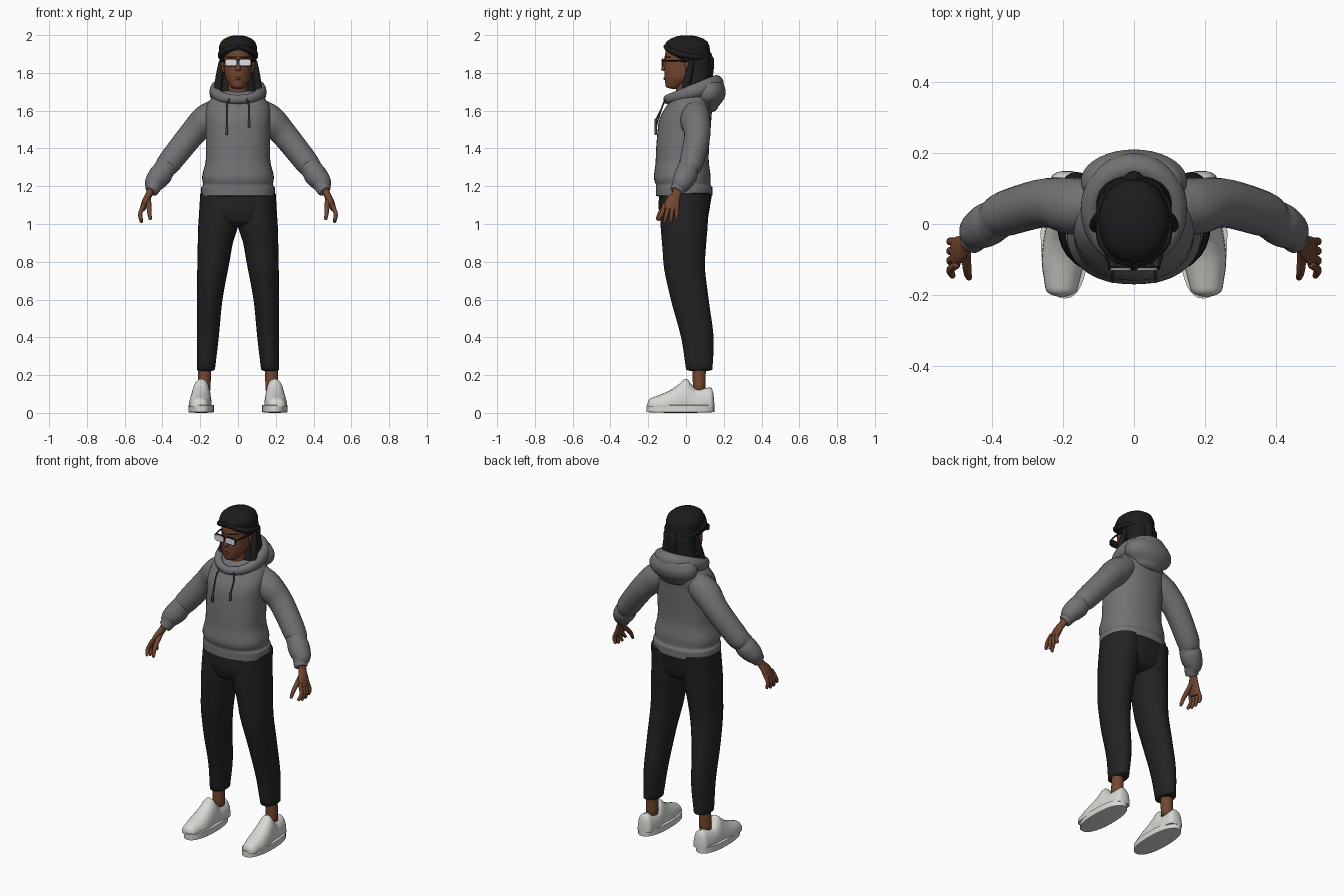
import bpy, bmesh, math
from mathutils import Vector

if "Cube" in bpy.data.objects:
    bpy.data.objects.remove(bpy.data.objects["Cube"], do_unlink=True)

AXIS_X, AXIS_Y, AXIS_Z = Vector((1, 0, 0)), Vector((0, 1, 0)), Vector((0, 0, 1))
parts = []


def material(name, *rgb):
    mat = bpy.data.materials.new(name)
    mat.use_nodes = True
    mat.diffuse_color = (*rgb, 1)
    mat.node_tree.nodes["Principled BSDF"].inputs["Base Color"].default_value = (*rgb, 1)
    return mat


GREY = material("hoodie grey", .17, .165, .175)
BLACK = material("trouser black", .016, .016, .016)
HAIR = material("hair black", .012, .012, .013)
SKIN = material("brown skin", .17, .062, .03)
LIP = material("lip brown", .12, .035, .02)
WHITE = material("shoe white", .68, .68, .65)
LENS = material("lens white", .75, .75, .78)
FRAME = material("frame black", .008, .008, .008)
CORD = material("cord grey", .06, .06, .065)


def smooth_sections(sections, steps, closed):
    """Monotone spline through the sections, so that nothing overshoots."""
    count = len(sections)

    def section(i):
        return sections[i % count] if closed else sections[max(0, min(count - 1, i))]

    def slope(i, c):
        before = section(i)[c] - section(i - 1)[c]
        after = section(i + 1)[c] - section(i)[c]
        if not closed and i in (0, count - 1):
            return before + after
        if before * after <= 0:
            return 0
        limit = 3 * min(abs(before), abs(after))
        return max(-limit, min(limit, (before + after) / 2))

    result = []
    for i in range(count if closed else count - 1):
        for step in range(steps):
            t = step / steps
            ease = t * t * (3 - 2 * t)
            leave, arrive = t * (1 - t) ** 2, t * t * (t - 1)
            result.append([section(i)[c] * (1 - ease) + section(i + 1)[c] * ease
                           + slope(i, c) * leave + slope(i + 1, c) * arrive for c in range(5)])
    return result if closed else result + [list(section(count - 1))]


def dome(end, inner, axis, length):
    """Shrinking sections that round off an open end."""
    direction = (Vector(end[:3]) - Vector(inner[:3])).normalized()
    if axis:
        direction = axis * math.copysign(1, direction.dot(axis))
    result = []
    for angle in map(math.radians, (25, 45, 65, 80)):
        centre = Vector(end[:3]) + direction * length * math.sin(angle)
        result.append([*centre, end[3] * math.cos(angle), end[4] * math.cos(angle)])
    return result


def loft(name, mat, sections, axis=None, ref=AXIS_Y, power=2, sides=24, ends=(.01, .01),
         closed=False, floor=0):
    """Skin over sections (x, y, z, radius across, radius along ref)."""
    sections = [s if len(s) == 5 else (*s, s[-1]) for s in sections]
    rings = smooth_sections(sections, 5, closed)
    if not closed and ends:
        first = dome(rings[0], rings[1], axis, ends[0])
        last = dome(rings[-1], rings[-2], axis, ends[1])
        rings = first[::-1] + rings + last
    count = len(rings)
    bm = bmesh.new()
    loops = []
    for i, (x, y, z, across, along) in enumerate(rings):
        before = rings[i - 1] if closed or i else rings[i]
        after = rings[(i + 1) % count] if closed else rings[min(i + 1, count - 1)]
        tangent = axis or (Vector(after[:3]) - Vector(before[:3])).normalized()
        up = (ref - tangent * ref.dot(tangent)).normalized()
        side = up.cross(tangent)
        loop = []
        for j in range(sides):
            angle = math.tau * j / sides
            c, s = math.cos(angle), math.sin(angle)
            point = (Vector((x, y, z))
                     + side * across * math.copysign(abs(c) ** (2 / power), c)
                     + up * along * math.copysign(abs(s) ** (2 / power), s))
            point.z = max(point.z, floor)
            loop.append(bm.verts.new(point))
        loops.append(loop)
    for i in range(count if closed else count - 1):
        lower, upper = loops[i], loops[(i + 1) % count]
        for j in range(sides):
            k = (j + 1) % sides
            bm.faces.new((lower[j], lower[k], upper[k], upper[j]))
    if not closed:
        bm.faces.new(loops[0])
        bm.faces.new(loops[-1])
    bmesh.ops.recalc_face_normals(bm, faces=bm.faces)
    mesh = bpy.data.meshes.new(name)
    bm.to_mesh(mesh)
    bm.free()
    mesh.materials.append(mat)
    part = bpy.data.objects.new(name, mesh)
    bpy.context.collection.objects.link(part)
    parts.append(part)


def column(name, mat, sections, **options):
    """Upright part on the centre line; sections are (z, y, half width, half depth)."""
    loft(name, mat, [(0, y, z, wide, deep) for z, y, wide, deep in sections],
         axis=AXIS_Z, sides=36, **options)


def pair(name, mat, sections, **options):
    """Part on the left (+x) and its mirror on the right."""
    for label, sign in (("left", 1), ("right", -1)):
        loft(f"{label}_{name}", mat, [(sign * x, *rest) for x, *rest in sections], **options)


# Hoodie body with a hem band
column("hoodie_body", GREY, [
    (1.15, -.01, .195, .15), (1.19, -.01, .195, .15), (1.21, -.015, .185, .145), (1.25, -.02, .19, .15),
    (1.35, -.02, .17, .14), (1.5, -.01, .17, .14), (1.57, 0, .172, .135), (1.63, .02, .165, .12),
    (1.69, .03, .12, .09)], power=2.3, ends=(.01, .02))

# Sleeves with bunched fabric above the cuffs
pair("sleeve", GREY, [
    (.1, .05, 1.6, .07), (.17, .05, 1.55, .08), (.24, .06, 1.48, .07), (.36, .03, 1.33, .064),
    (.39, .01, 1.29, .057), (.41, 0, 1.26, .061), (.44, -.02, 1.22, .054), (.45, -.04, 1.19, .04),
    (.46, -.05, 1.175, .036)], ends=(.03, .005))

# Hood: bag hanging at the back, and a rim that is low and thin in front
column("hood_bag", GREY, [(1.62, .12, .09, .05), (1.66, .12, .14, .08), (1.7, .12, .15, .09),
                          (1.74, .12, .13, .08)], ends=(.03, .02))
rim = []
for step in range(16):
    angle = math.tau * step / 16
    forward = math.cos(angle)
    thick = .03 - .01 * forward
    rim.append((.12 * math.sin(angle), .03 - .13 * forward, 1.7 - .04 * forward, thick, thick * 1.2))
loft("hood_rim", GREY, rim, ref=AXIS_Z, closed=True)

# Drawstrings with thicker ends, the right one longer
for label, sign, bottom in (("left", 1, 1.55), ("right", -1, 1.51)):
    x = .06 * sign
    loft(label + "_drawstring", CORD, [(x * .8, -.11, 1.66, .004), (x, -.13, 1.61, .004),
                                       (x, -.16, bottom, .004)], sides=8)
    loft(label + "_drawstring_end", CORD, [(x, -.16, bottom, .007), (x, -.16, bottom - .03, .007)], sides=10)

# Trousers: hips and tapered legs
column("trouser_hips", BLACK, [(1.17, 0, .19, .14), (1.08, -.01, .2, .135), (1.02, -.01, .17, .12)],
       power=2.2, ends=(.01, .04))
pair("trouser_leg", BLACK, [
    (.1, 0, 1.16, .1, .13), (.105, -.01, 1, .105, .125), (.12, -.01, .9, .093, .117), (.13, -.01, .8, .085, .11),
    (.15, .02, .6, .068, .1), (.16, .06, .4, .058, .086), (.17, .07, .23, .048, .07)], axis=AXIS_Z)

# Ankles and shoes
pair("ankle", SKIN, [(.175, .07, .28, .035), (.18, .07, .12, .034)], axis=AXIS_Z)
pair("shoe_sole", WHITE, [(.195, -.03, .005, .068, .18), (.195, -.03, .04, .068, .18)],
     axis=AXIS_Z, power=2.3, sides=36, ends=(.005, .005))
shoe_profile = ((-.18, .046, .045), (-.1, .06, .077), (-.05, .058, .107), (0, .053, .146),
                (.03, .053, .115), (.06, .053, .092), (.13, .045, .1))
pair("shoe_upper", WHITE, [(.195 - y / 20, y, .035, wide, tall) for y, wide, tall in shoe_profile],
     axis=AXIS_Y, ref=AXIS_Z, power=2.3, floor=.03, ends=(.025, .02))

# Hands: palm, four spread fingers and thumb
pair("palm", SKIN, [(.455, -.04, 1.2, .02, .025), (.47, -.05, 1.16, .019, .025), (.49, -.07, 1.12, .018, .038),
                    (.505, -.08, 1.08, .015, .042)])
for i, finger in enumerate(("index", "middle", "ring", "little")):
    root = -.115 + .022 * i
    spread = .01 * (i - 3)
    tip = 1.01 + .01 * abs(i - 1.5)
    pair(finger + "_finger", SKIN, [(.5, root, 1.1, .011), (.518, root + spread / 2, 1.05, .011),
                                    (.512, root + spread, tip, .009)], sides=12)
pair("thumb", SKIN, [(.475, -.06, 1.14, .015), (.47, -.13, 1.07, .012), (.465, -.15, 1.03, .009)], sides=12)

# Neck, head and face
column("neck", SKIN, [(1.6, .01, .06, .06), (1.78, 0, .05, .055)])
column("head", SKIN, [(1.73, -.06, .04, .048), (1.77, -.03, .065, .083), (1.82, -.01, .074, .105),
                      (1.9, 0, .079, .11), (1.94, 0, .073, .1)], ends=(.015, .04))
column("nose", SKIN, [(1.87, -.11, .008, .008), (1.82, -.117, .016, .015)])
loft("lips", LIP, [(-.024, -.102, 1.77, .004), (0, -.11, 1.77, .009), (.024, -.102, 1.77, .004)],
     axis=AXIS_X, sides=12, ends=(.004, .004))
pair("eyebrow", HAIR, [(.015, -.11, 1.885, .003), (.055, -.085, 1.885, .003)], ref=AXIS_Z, sides=8)
pair("ear", SKIN, [(.076, .01, 1.81, .008, .012), (.08, .01, 1.85, .01, .018)], axis=AXIS_Z, sides=12)

# Glasses
for label, mat, wide, tall, front in (("frame", FRAME, .034, .021, -.126), ("lens", LENS, .03, .017, -.13)):
    pair("glasses_" + label, mat, [(.037, front + .008, 1.855, wide, tall), (.037, front, 1.855, wide, tall)],
         axis=AXIS_Y, ref=AXIS_Z, power=4, ends=None)
loft("glasses_bridge", FRAME, [(-.01, -.125, 1.865, .003), (.01, -.125, 1.865, .003)], ref=AXIS_Z, sides=8)
pair("glasses_arm", FRAME, [(.07, -.12, 1.865, .004), (.083, -.06, 1.865, .004), (.085, 0, 1.86, .004)],
     ref=AXIS_Z, sides=8)

# Hair: crown, long back, pulled-back twists, locks and tail
column("hair_crown", HAIR, [(1.8, .06, .085, .07), (1.85, .045, .09, .09), (1.9, .015, .1, .113),
                            (1.94, .005, .1, .12)], ends=(.01, .06))
column("hair_back", HAIR, [(1.87, .07, .09, .06), (1.8, .07, .095, .065), (1.69, .05, .12, .08)],
       power=2.2, ends=(.02, .03))
pair("hair_twist", HAIR, [(.01, -.108, 1.94, .012), (.05, -.092, 1.925, .014), (.092, -.035, 1.9, .015),
                          (.09, .05, 1.885, .015), (0, .135, 1.87, .015)], ref=AXIS_Z, sides=12)
pair("hair_lock", HAIR, [(.09, .03, 1.86, .012), (.1, .01, 1.77, .02), (.11, -.01, 1.69, .02)], sides=12)
column("hair_tail", HAIR, [(1.9, .12, .015, .015), (1.85, .125, .028, .024), (1.73, .115, .028, .02)],
       ends=(.01, .02))

# Smooth shading with crisp hems
bpy.ops.object.select_all(action="DESELECT")
for part in parts:
    part.select_set(True)
bpy.context.view_layer.objects.active = parts[0]
bpy.ops.object.shade_smooth_by_angle(angle=math.radians(50))
